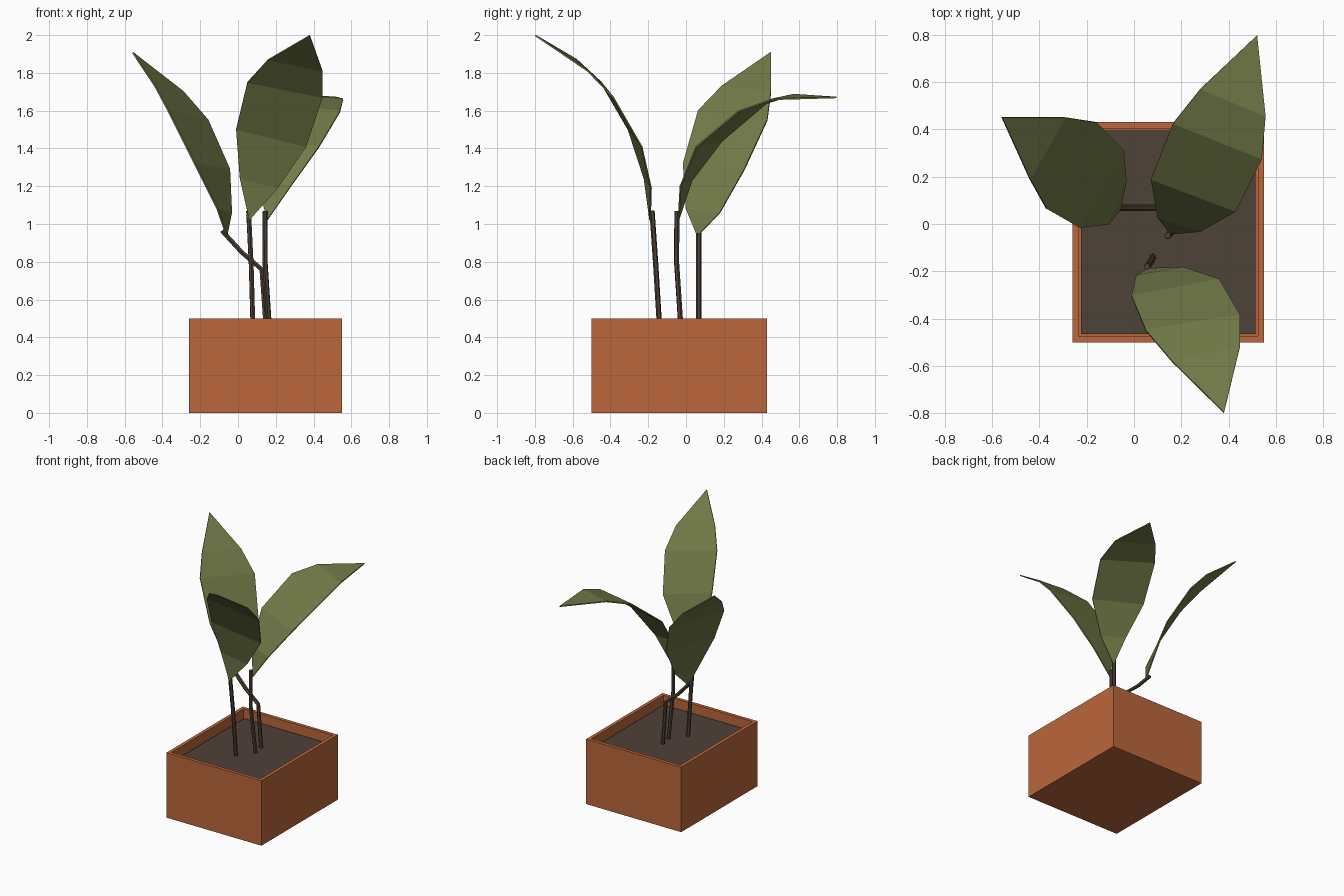
import bpy, bmesh
from mathutils import Vector

if "Cube" in bpy.data.objects:
    bpy.data.objects.remove(bpy.data.objects["Cube"])


def material(name, rgb):
    m = bpy.data.materials.new(name)
    m.diffuse_color = (*rgb, 1)
    m.use_nodes = True
    m.node_tree.nodes["Principled BSDF"].inputs["Base Color"].default_value = m.diffuse_color
    return m


TERRACOTTA = material("terracotta", (0.50, 0.135, 0.045))
EARTH = material("dark_brown", (0.076, 0.054, 0.040))
GREEN = material("leaf_green", (0.165, 0.192, 0.063))


def finish(name, bm, mat):
    me = bpy.data.meshes.new(name)
    bm.to_mesh(me)
    bm.free()
    me.materials.append(mat)
    ob = bpy.data.objects.new(name, me)
    bpy.context.collection.objects.link(ob)
    return ob


def box(lo, hi):
    bm = bmesh.new()
    bmesh.ops.create_cube(bm, size=1)
    for v in bm.verts:
        v.co = Vector([(a + b) / 2 + c * (b - a) for a, b, c in zip(lo, hi, v.co)])
    return bm


# Pot: box with the top inset and pushed down
bm = box((-0.26, -0.5, 0), (0.55, 0.43, 0.5))
top = max(bm.faces, key=lambda f: f.calc_center_median().z)
bmesh.ops.inset_region(bm, faces=[top], thickness=0.037)
hole = bmesh.ops.extrude_face_region(bm, geom=[top])
bmesh.ops.translate(bm, vec=(0, 0, -0.09),
                    verts=[v for v in hole["geom"] if isinstance(v, bmesh.types.BMVert)])
if top.is_valid:
    bmesh.ops.delete(bm, geom=[top], context='FACES_ONLY')
bmesh.ops.recalc_face_normals(bm, faces=bm.faces)
finish("pot", bm, TERRACOTTA)

# Soil
finish("soil", box((-0.224, -0.464, 0.405), (0.514, 0.394, 0.432)), EARTH)


# Stems: six-sided rings along a path
def stem(name, path, r=0.014, sides=6):
    cu = bpy.data.curves.new(name, 'CURVE')
    cu.dimensions = '3D'
    cu.bevel_depth = r
    cu.bevel_resolution = 1
    cu.use_fill_caps = True
    sp = cu.splines.new('POLY')
    sp.points.add(len(path) - 1)
    for p, co in zip(sp.points, path):
        p.co = (*co, 1)
    sp.use_smooth = False
    cu.materials.append(EARTH)
    ob = bpy.data.objects.new(name, cu)
    bpy.context.collection.objects.link(ob)


stem("front_stem", [(0.08, -0.138, 0.42), (0.07, -0.16, 0.78), (0.056, -0.18, 1.07)])
stem("back_stem", [(0.168, -0.025, 0.42), (0.143, -0.05, 0.80), (0.142, -0.048, 1.07)])
stem("left_stem", [(0.15, 0.068, 0.42), (0.125, 0.068, 0.76),
                   (0.02, 0.068, 0.85), (-0.085, 0.068, 0.965)])


# Leaves: strip of bands between two edges, meeting at base and tip
def leaf(name, base, left, right, tip):
    bm = bmesh.new()
    b, t = bm.verts.new(base), bm.verts.new(tip)
    L = [b] + [bm.verts.new(p) for p in left] + [t]
    R = [b] + [bm.verts.new(p) for p in right] + [t]
    for i in range(len(L) - 1):
        ring = [L[i], R[i], R[i + 1], L[i + 1]]
        bm.faces.new(list(dict.fromkeys(ring)))
    ob = finish(name, bm, GREEN)
    s = ob.modifiers.new("thickness", 'SOLIDIFY')
    s.thickness = 0.008
    s.offset = 0


leaf("front_leaf", (0.06, -0.19, 1.02),
     [(0.01, -0.22, 1.24), (-0.01, -0.305, 1.5), (0.05, -0.45, 1.75), (0.16, -0.58, 1.87)],
     [(0.21, -0.185, 1.19), (0.36, -0.235, 1.41), (0.447, -0.385, 1.67), (0.447, -0.52, 1.81)],
     (0.38, -0.797, 1.998))
leaf("left_leaf", (-0.06, 0.06, 0.935),
     [(-0.035, 0.18, 1.06), (-0.045, 0.31, 1.29), (-0.16, 0.43, 1.55), (-0.29, 0.45, 1.70)],
     [(-0.11, 0.0, 1.08), (-0.23, -0.015, 1.32), (-0.37, 0.065, 1.60), (-0.44, 0.19, 1.73)],
     (-0.558, 0.45, 1.908))
leaf("back_leaf", (0.155, -0.04, 1.02),
     [(0.10, 0.03, 1.23), (0.072, 0.19, 1.44), (0.165, 0.425, 1.64), (0.28, 0.57, 1.685)],
     [(0.28, -0.03, 1.20), (0.43, 0.055, 1.41), (0.54, 0.275, 1.595), (0.556, 0.455, 1.66)],
     (0.52, 0.797, 1.67))
